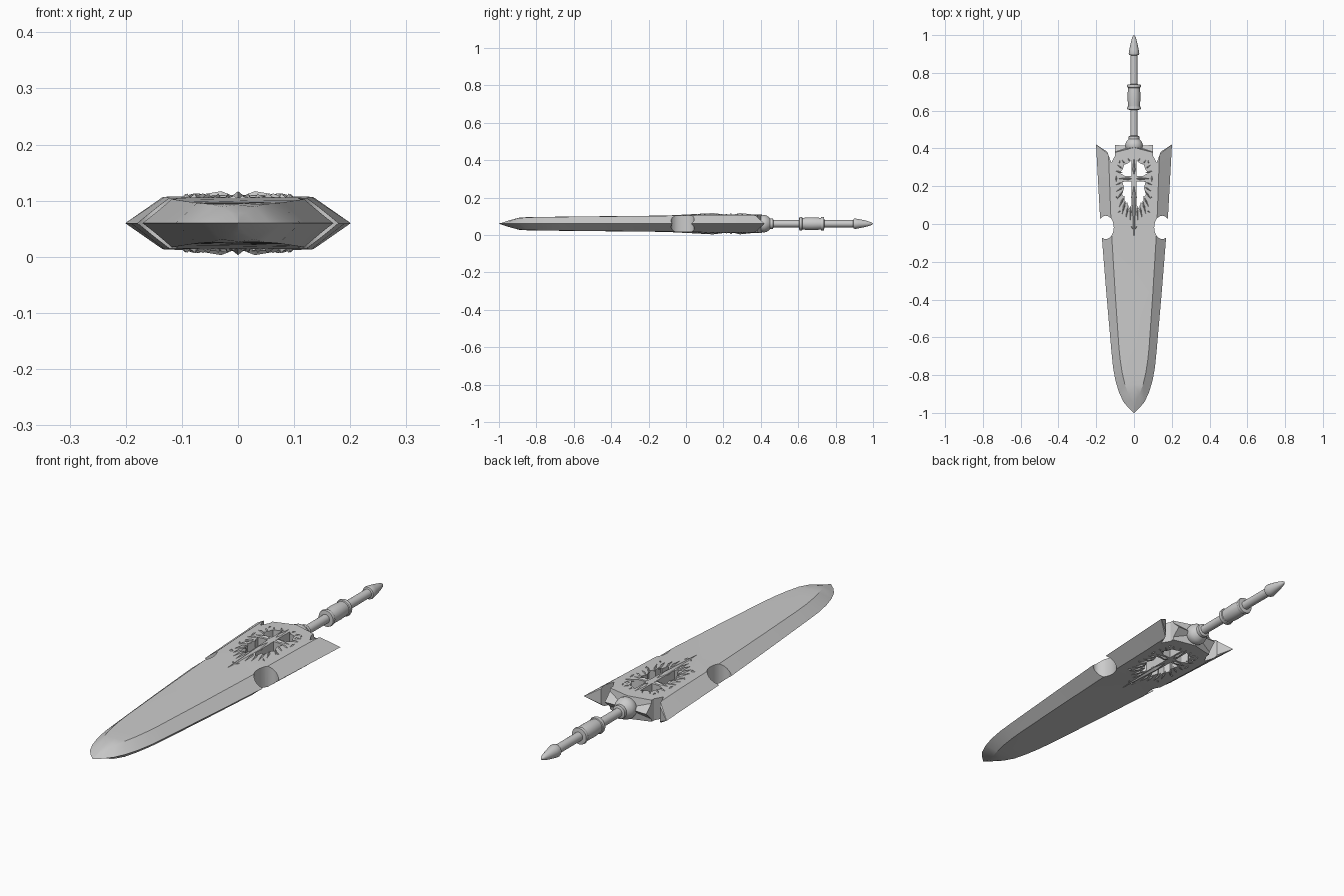
import bpy, bmesh, math
from mathutils import Vector

if "Cube" in bpy.data.objects:
    bpy.data.objects.remove(bpy.data.objects["Cube"])

ZC = 0.06  # mid-plane height of the sword

steel = bpy.data.materials.new("light_grey_steel")
steel.diffuse_color = (0.6, 0.6, 0.6, 1)
steel.use_nodes = True
steel.node_tree.nodes["Principled BSDF"].inputs["Base Color"].default_value = steel.diffuse_color


def make(name, bm, smooth=None):
    bmesh.ops.remove_doubles(bm, verts=bm.verts, dist=1e-5)
    bmesh.ops.recalc_face_normals(bm, faces=bm.faces)
    me = bpy.data.meshes.new(name)
    bm.to_mesh(me)
    bm.free()
    ob = bpy.data.objects.new(name, me)
    bpy.context.collection.objects.link(ob)
    me.materials.append(steel)
    if smooth:
        bpy.context.view_layer.objects.active = ob
        ob.select_set(True)
        bpy.ops.object.shade_smooth_by_angle(angle=math.radians(smooth))
        ob.select_set(False)
    return ob


def add_prism(bm, pts, z0=-0.2, z1=0.3):
    """Vertical prism from an outline."""
    lo = [bm.verts.new((x, y, z0)) for x, y in pts]
    hi = [bm.verts.new((x, y, z1)) for x, y in pts]
    bm.faces.new(lo)
    bm.faces.new(hi)
    n = len(pts)
    for i in range(n):
        j = (i + 1) % n
        bm.faces.new((lo[i], lo[j], hi[j], hi[i]))


def lathe(name, profile, n=24):
    """Spin (radius, y) points round the long axis."""
    bm = bmesh.new()
    rings = [[bm.verts.new((r * math.cos(2 * math.pi * k / n), y, ZC + r * math.sin(2 * math.pi * k / n)))
              for k in range(n)] for r, y in profile]
    for a, b in zip(rings, rings[1:]):
        for k in range(n):
            bm.faces.new((a[k], a[(k + 1) % n], b[(k + 1) % n], b[k]))
    bm.faces.new(rings[0])
    bm.faces.new(rings[-1])
    return make(name, bm, 35)


# Blade stations: edge half-width, edge y, flat half-width, flat y, flat height, centre y, centre height
stations = [
    (0.001, -1.0, 0.0006, -0.998, 0.001, -0.998, 0.001),
    (0.03, -0.973, 0.012, -0.935, 0.018, -0.945, 0.018),
    (0.057, -0.94, 0.030, -0.90, 0.029, -0.89, 0.033),
    (0.080, -0.89, 0.048, -0.85, 0.034, -0.85, 0.035),
    (0.098, -0.83, 0.062, -0.79, 0.035, -0.79, 0.036),
    (0.111, -0.76, 0.073, -0.72, 0.036, -0.72, 0.037),
    (0.119, -0.68, 0.080, -0.65, 0.037, -0.65, 0.038),
    (0.147, -0.36, 0.100, -0.36, 0.040, -0.36, 0.041),
    (0.171, -0.06, 0.118, -0.06, 0.043, -0.06, 0.044),
    (0.179, 0.02, 0.122, 0.02, 0.045, 0.02, 0.046),
    (0.191, 0.24, 0.130, 0.24, 0.047, 0.24, 0.050),
    (0.201, 0.42, 0.135, 0.37, 0.046, 0.405, 0.050),
]
bm = bmesh.new()
rows = []
for w, ye, f, yf, h, yc, hc in stations:
    loop = [(w, ye, 0), (f, yf, h), (0, yc, hc), (-f, yf, h), (-w, ye, 0), (-f, yf, -h), (0, yc, -hc), (f, yf, -h)]
    rows.append([bm.verts.new((x, y, ZC + z)) for x, y, z in loop])
for a, b in zip(rows, rows[1:]):
    for k in range(8):
        bm.faces.new((a[k], a[(k + 1) % 8], b[(k + 1) % 8], b[k]))
bm.faces.new(rows[0])
hub = bm.verts.new((0, 0.415, ZC))
for k in range(8):
    bm.faces.new((rows[-1][k], rows[-1][(k + 1) % 8], hub))
blade = make("blade", bm)

# Cutouts: edge notches, shoulder nicks, pierced openings around the cross
notch = [(0.149 + 0.042 * math.cos(t), -0.018 + 0.062 * math.sin(t))
         for t in (math.radians(50 + 13 * i) for i in range(21))]
notch += [(0.25, -0.04), (0.25, 0.0)]
nick = [(0.12, 0.325), (0.142, 0.383), (0.17, 0.401), (0.2, 0.4205), (0.2, 0.5), (0.1, 0.5), (0.1, 0.362)]
upper_hole = [(0.014, 0.255), (0.05, 0.255), (0.075, 0.27), (0.06, 0.29), (0.052, 0.315), (0.034, 0.32), (0.014, 0.335)]
lower_hole = [(0.014, 0.225), (0.062, 0.225), (0.052, 0.19), (0.066, 0.16), (0.05, 0.14), (0.052, 0.10),
              (0.036, 0.115), (0.028, 0.08), (0.014, 0.10)]
bm = bmesh.new()
for shape in (notch, nick, upper_hole, lower_hole):
    for s in (1, -1):
        add_prism(bm, [(s * x, y) for x, y in shape])
cutter = make("blade_cutter", bm)
cutter.hide_render = True
mod = blade.modifiers.new("cutouts", "BOOLEAN")
mod.operation, mod.object, mod.solver = "DIFFERENCE", cutter, "EXACT"
bpy.context.view_layer.objects.active = blade
blade.select_set(True)
bpy.ops.object.modifier_apply(modifier=mod.name)
bpy.ops.object.shade_smooth_by_angle(angle=math.radians(20))
blade.select_set(False)
bpy.data.objects.remove(cutter)


def add_spike(bm, p, q, width, z, rise, side, belly=0.35):
    """Raised, ridged leaf from p to q on one face of the blade (side = +1 or -1)."""
    p, q = Vector(p), Vector(q)
    d = q - p
    nrm = Vector((-d.y, d.x)).normalized() * width
    m = p + d * belly
    base = [bm.verts.new((v.x, v.y, ZC + side * z)) for v in (p, m + nrm, q, m - nrm)]
    top = bm.verts.new((m.x, m.y, ZC + side * (z + rise)))
    bm.faces.new(base)
    for i in range(4):
        bm.faces.new((base[i], base[(i + 1) % 4], top))


# Cross on each face: four tapering arms
bm = bmesh.new()
for side in (1, -1):
    for tip, wid in (((0, 0.40), 0.013), ((0, -0.08), 0.015), ((0.10, 0.24), 0.011), ((-0.10, 0.24), 0.011)):
        add_spike(bm, (0, 0.24), tip, wid, 0.045, 0.012, side, 0.3)
    # flared arm ends
    for s in (1, -1):
        add_spike(bm, (s * 0.094, 0.215), (s * 0.094, 0.265), 0.007, 0.045, 0.007, side, 0.5)
        add_spike(bm, (0, -0.03), (s * 0.022, -0.005), 0.006, 0.043, 0.006, side)
make("cross", bm)

# Flame-like feathers fanning around the cross
feathers = [
    ((0.05, 0.20), (0.105, 0.165), 0.007), ((0.055, 0.18), (0.098, 0.12), 0.007),
    ((0.05, 0.15), (0.085, 0.075), 0.007), ((0.045, 0.125), (0.066, 0.04), 0.007),
    ((0.03, 0.10), (0.045, 0.02), 0.006), ((0.016, 0.10), (0.022, 0.0), 0.006),
    ((0.055, 0.225), (0.112, 0.20), 0.006), ((0.06, 0.27), (0.112, 0.285), 0.007),
    ((0.058, 0.29), (0.098, 0.32), 0.007), ((0.045, 0.315), (0.072, 0.35), 0.006),
    ((0.02, 0.325), (0.04, 0.365), 0.006), ((0.078, 0.315), (0.074, 0.345), 0.004),
    ((0.085, 0.14), (0.10, 0.145), 0.004), ((0.07, 0.07), (0.088, 0.06), 0.004),
]
bm = bmesh.new()
for side in (1, -1):
    for s in (1, -1):
        for p, q, wid in feathers:
            add_spike(bm, (s * p[0], p[1]), (s * q[0], q[1]), wid, 0.044, 0.009, side)
make("flame_feathers", bm)

# Handle parts turned round the long axis
lathe("collar", [(0.02, 0.375), (0.036, 0.385), (0.044, 0.40), (0.047, 0.418), (0.043, 0.432), (0.034, 0.445),
                 (0.029, 0.45), (0.029, 0.464), (0.02, 0.468)])
lathe("shaft", [(0.019, 0.42), (0.019, 0.9)])
ring = [(0.02, 0.604), (0.035, 0.606), (0.037, 0.613), (0.035, 0.621), (0.031, 0.623)]
body = [(0.033, 0.645), (0.034, 0.672), (0.033, 0.70)]
lathe("grip", ring + body + [(r, 1.344 - y) for r, y in reversed(ring)])
lathe("pommel", [(0.018, 0.893), (0.026, 0.896), (0.028, 0.904), (0.025, 0.922), (0.020, 0.947), (0.014, 0.972),
                 (0.008, 0.99), (0.001, 1.0)])
